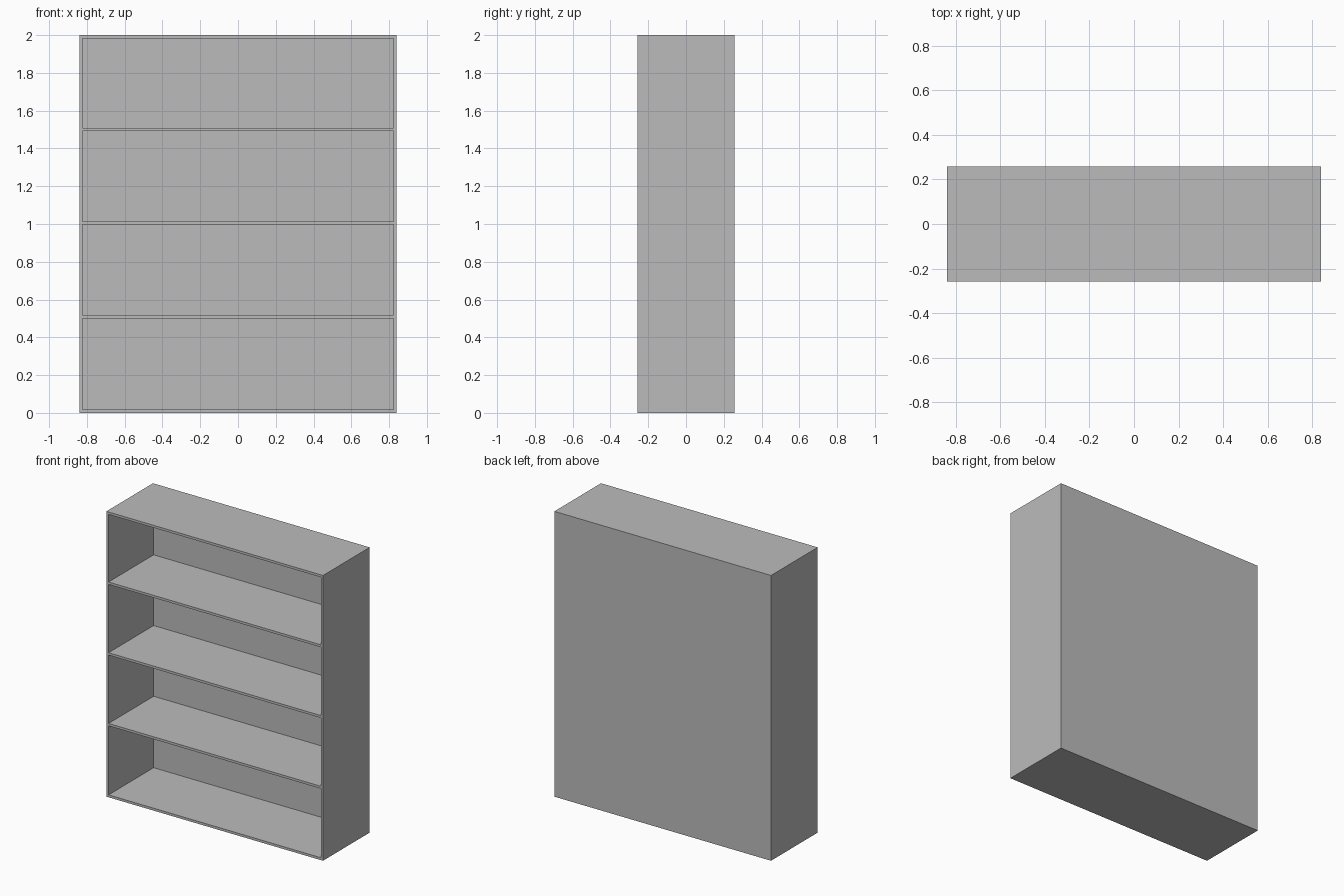
import bpy, bmesh
from mathutils import Matrix, Vector

if "Cube" in bpy.data.objects:
    bpy.data.objects.remove(bpy.data.objects["Cube"])

W, D, H = 0.84, 0.258, 2.0   # half width, half depth, height
T = 0.017                    # board thickness

mat = bpy.data.materials.new("plain grey")
mat.diffuse_color = (0.5, 0.5, 0.5, 1)
mat.use_nodes = True
mat.node_tree.nodes["Principled BSDF"].inputs["Base Color"].default_value = mat.diffuse_color


def board(name, lo, hi):
    lo, hi = Vector(lo), Vector(hi)
    bm = bmesh.new()
    bmesh.ops.create_cube(bm, size=1, matrix=Matrix.Diagonal((*(hi - lo), 1)))
    me = bpy.data.meshes.new(name)
    bm.to_mesh(me)
    bm.free()
    me.materials.append(mat)
    ob = bpy.data.objects.new(name, me)
    ob.location = (lo + hi) / 2
    bpy.context.collection.objects.link(ob)
    return ob


# Full-height side panels in front of the back panel
board("left_side", (-W, -D, 0), (-W + T, D - T, H))
board("right_side", (W - T, -D, 0), (W, D - T, H))

# Back panel covering the full width
board("back_panel", (-W, D - T, 0), (W, D, H))

# Bottom, three shelves and top, evenly spaced between the sides
names = ["bottom_board", "lower_shelf", "middle_shelf", "upper_shelf", "top_board"]
for i, name in enumerate(names):
    z = i * (H - T) / 4
    if 0 < i < 4:
        z += 0.005
    board(name, (-W + T, -D, z), (W - T, D - T, z + T))
